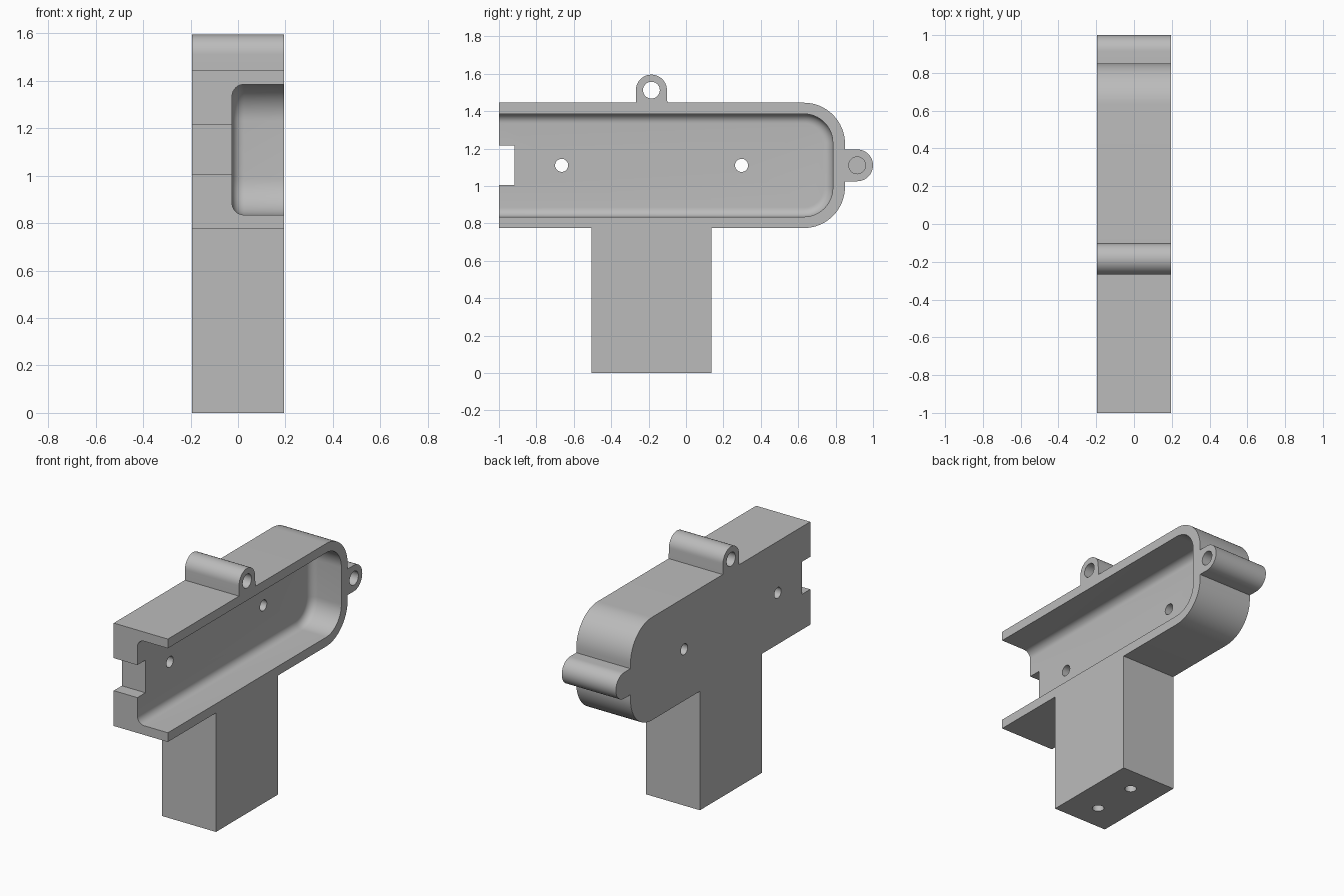
import bpy
import bmesh
from math import sin, cos, pi, radians

if "Cube" in bpy.data.objects:
    bpy.data.objects.remove(bpy.data.objects["Cube"], do_unlink=True)

HALF = 0.195      # half thickness of the casing
FLOOR = -0.025    # height of the tray floor across the thickness
MID = 1.11        # centre height of the tray

grey = bpy.data.materials.new("plain grey")
grey.use_nodes = True
colour = (0.5, 0.5, 0.5, 1)
grey.diffuse_color = colour
grey.node_tree.nodes["Principled BSDF"].inputs["Base Color"].default_value = colour


def arc(y, z, r, start, end, steps=16):
    angles = [radians(start + (end - start) * i / steps) for i in range(steps + 1)]
    return [(y + r * cos(a), z + r * sin(a)) for a in angles]


def loft(name, layers):
    """Skin a stack of (x, outline) layers and cap both ends."""
    bm = bmesh.new()
    rings = [[bm.verts.new((x, y, z)) for y, z in outline] for x, outline in layers]
    n = len(rings[0])
    for a, b in zip(rings, rings[1:]):
        for i in range(n):
            j = (i + 1) % n
            bm.faces.new((a[i], a[j], b[j], b[i]))
    bm.faces.new(rings[0][::-1])
    bm.faces.new(rings[-1])
    bmesh.ops.recalc_face_normals(bm, faces=bm.faces)
    mesh = bpy.data.meshes.new(name)
    bm.to_mesh(mesh)
    bm.free()
    mesh.materials.append(grey)
    obj = bpy.data.objects.new(name, mesh)
    bpy.context.collection.objects.link(obj)
    return obj


def drill(name, centre, radius, length, along_x=True):
    bpy.ops.mesh.primitive_cylinder_add(vertices=40, radius=radius, depth=length,
                                        location=centre,
                                        rotation=(0, pi / 2 if along_x else 0, 0))
    obj = bpy.context.object
    obj.name = name
    obj.data.materials.append(grey)
    return obj


# Casing: tray body, stem and both lugs share one side profile
profile = [(-1, 0.775), (-0.505, 0.775), (-0.505, 0), (0.135, 0), (0.135, 0.775)]
profile += arc(0.63, 0.995, 0.22, -90, 0)
profile += [(0.85, 1.025)] + arc(0.915, MID, 0.085, -90, 90, 24) + [(0.85, 1.195)]
profile += arc(0.63, 1.225, 0.22, 0, 90)
profile += [(-0.1, 1.445)] + arc(-0.185, 1.512, 0.083, 0, 180, 24) + [(-0.268, 1.445)]
profile += [(-1, 1.445)]
casing = loft("casing", [(-HALF, profile), (HALF, profile)])


# Tray hollow: open at the front, with a rounded edge around the floor
def hollow_outline(inset):
    r = 0.155 - inset
    y, low, high = 0.63, 0.835 + 0.155, 1.385 - 0.155
    return ([(-1.2, low - r)] + arc(y, low, r, -90, 0)
            + arc(y, high, r, 0, 90) + [(-1.2, high + r)])


fillet = 0.05
layers = []
for step in range(9):
    t = step / 8 * pi / 2
    layers.append((FLOOR + fillet * (1 - cos(t)), hollow_outline(fillet * (1 - sin(t)))))
layers.append((0.3, hollow_outline(0)))
cutters = [loft("hollow_cutter", layers)]

# Notch in the front edge of the tray floor
notch = [(-1.2, 1.005), (-0.917, 1.005), (-0.917, 1.217), (-1.2, 1.217)]
cutters.append(loft("notch_cutter", [(-0.3, notch), (0.1, notch)]))

# Screw holes: tray floor, top lug, blind back lug, stem underside
for y in (-0.665, 0.297):
    cutters.append(drill("floor_hole_cutter", (-0.1, y, MID), 0.035, 0.4))
cutters.append(drill("top_lug_cutter", (0, -0.185, 1.512), 0.045, 0.6))
cutters.append(drill("back_lug_cutter", (0.2, 0.915, MID), 0.045, 0.5))
for y in (-0.336, -0.032):
    cutters.append(drill("stem_hole_cutter", (0, y, 0), 0.035, 0.5, along_x=False))

# Cut everything out of the casing
bpy.ops.object.select_all(action="DESELECT")
bpy.context.view_layer.objects.active = casing
casing.select_set(True)
for cutter in cutters:
    cutter.hide_render = True
    mod = casing.modifiers.new(cutter.name, "BOOLEAN")
    mod.operation = "DIFFERENCE"
    mod.solver = "EXACT"
    mod.object = cutter
    bpy.ops.object.modifier_apply(modifier=mod.name)
for cutter in cutters:
    bpy.data.objects.remove(cutter, do_unlink=True)

bpy.ops.object.shade_smooth_by_angle(angle=radians(30))
